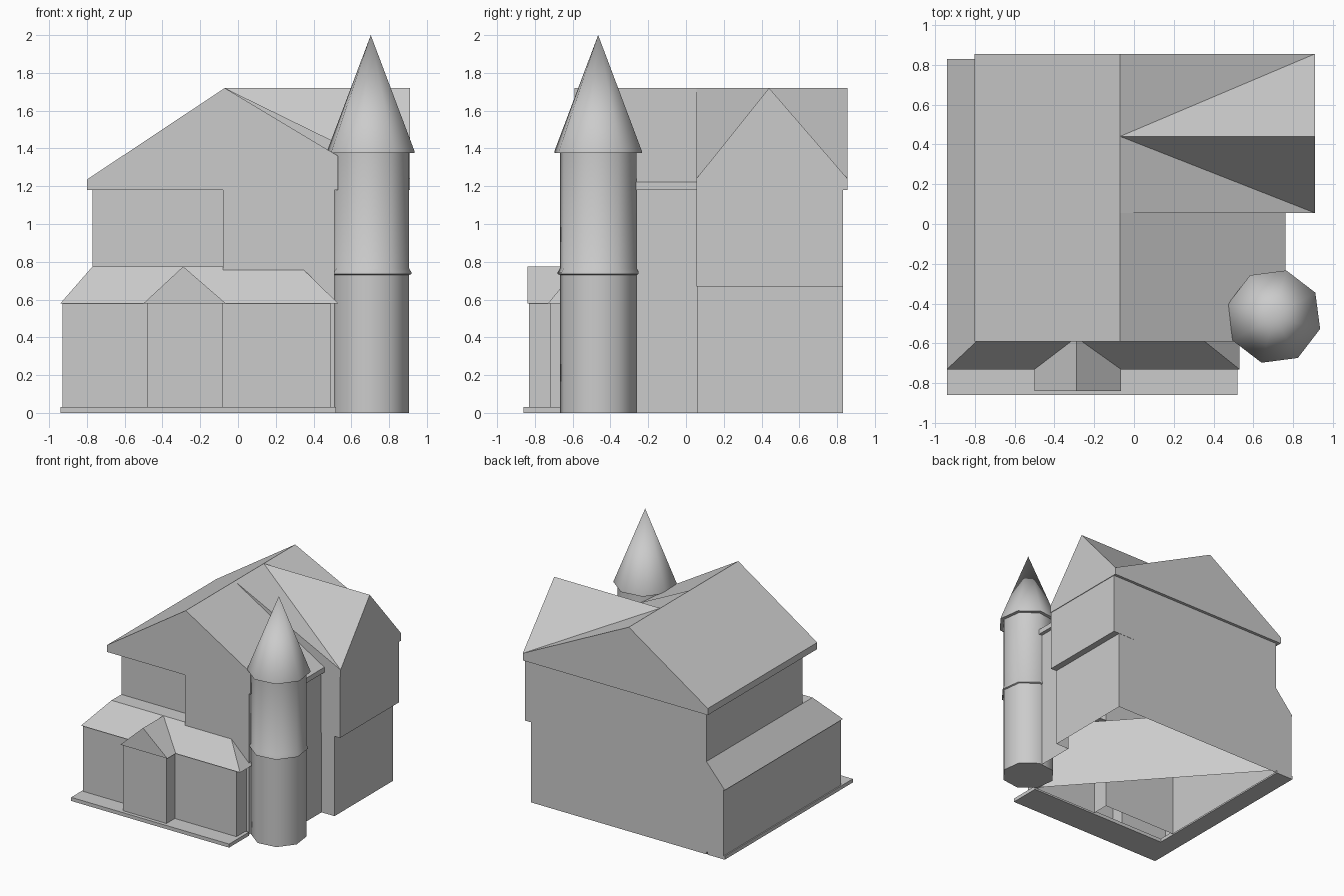
import bpy, bmesh, math

cube = bpy.data.objects.get("Cube")
if cube:
    bpy.data.objects.remove(cube)

GREY = (0.6, 0.6, 0.6, 1.0)
grey = bpy.data.materials.new("plain_grey")
grey.use_nodes = True
grey.diffuse_color = GREY
grey.node_tree.nodes["Principled BSDF"].inputs["Base Color"].default_value = GREY


def build(name, verts, faces, smooth=None):
    """Mesh object from a few points, with outward normals."""
    bm = bmesh.new()
    vs = [bm.verts.new(v) for v in verts]
    for f in faces:
        bm.faces.new([vs[i] for i in f])
    bmesh.ops.recalc_face_normals(bm, faces=bm.faces)
    me = bpy.data.meshes.new(name)
    bm.to_mesh(me)
    bm.free()
    me.materials.append(grey)
    ob = bpy.data.objects.new(name, me)
    bpy.context.collection.objects.link(ob)
    if smooth:
        bpy.ops.object.select_all(action='DESELECT')
        ob.select_set(True)
        bpy.context.view_layer.objects.active = ob
        bpy.ops.object.shade_smooth_by_angle(angle=math.radians(smooth))
    return ob


def prism(name, outline, z0, top, capped=True):
    """Upright prism over an outline; top is a height or a function of x."""
    height = top if callable(top) else (lambda x: top)
    n = len(outline)
    verts = [(x, y, z0) for x, y in outline] + [(x, y, height(x)) for x, y in outline]
    faces = [(i, (i + 1) % n, (i + 1) % n + n, i + n) for i in range(n)]
    if capped:
        faces += [tuple(range(n)), tuple(range(n, 2 * n))]
    return build(name, verts, faces)


def rect(x0, x1, y0, y1):
    return [(x0, y0), (x1, y0), (x1, y1), (x0, y1)]


def lathe(name, profile, centre, sides, turn, smooth):
    """Turn a radius/height profile into a many-sided solid ending in a point."""
    verts, faces = [], []
    for r, z in profile[:-1]:
        for k in range(sides):
            a = turn + math.tau * k / sides
            verts.append((centre[0] + r * math.cos(a), centre[1] + r * math.sin(a), z))
    for j in range(len(profile) - 2):
        for k in range(sides):
            a, b = j * sides + k, j * sides + (k + 1) % sides
            faces.append((a, b, b + sides, a + sides))
    tip, last = len(verts), len(verts) - sides
    verts.append((*centre, profile[-1][1]))
    faces += [(last + k, last + (k + 1) % sides, tip) for k in range(sides)]
    faces.append(tuple(range(sides)))
    return build(name, verts, faces, smooth)


EAVE, RIDGE, RIDGE_X, BACK = 1.18, 1.72, -0.07, 0.855

# Main walls, open underneath, with the set-back left front
prism("house_walls", [(-0.77, 0.83), (-0.77, -0.44), (-0.08, -0.44), (-0.08, -0.585),
                      (0.51, -0.585), (0.51, -0.42), (0.73, -0.42), (0.73, 0.06),
                      (0.85, 0.06), (0.85, 0.83)], 0, EAVE, capped=False)

# Overhanging upper storey of the side wing
prism("wing_upper_storey", rect(0.7, 0.905, 0.055, 0.832), 0.67, EAVE)

# Main roof: left slope, and the steeper front part of the right slope
prism("main_roof_left", rect(-0.8, RIDGE_X, -0.59, BACK), EAVE,
      lambda x: RIDGE + 0.664 * (x - RIDGE_X))
prism("main_roof_right", [(RIDGE_X, -0.59), (0.53, -0.59), (0.53, -0.4), (0.76, -0.4),
                          (0.76, 0.06), (RIDGE_X, 0.06)], EAVE,
      lambda x: RIDGE - 0.6 * (x - RIDGE_X))

# Wing roof: cross gable whose slopes fold into the main ridge
WX, WF, WM, WE = 0.91, 0.055, 0.44, 1.24
build("wing_roof",
      [(RIDGE_X, WF, EAVE), (WX, WF, EAVE), (WX, BACK, EAVE), (RIDGE_X, BACK, EAVE),
       (RIDGE_X, WF, RIDGE), (WX, WF, WE), (WX, WM, RIDGE), (WX, BACK, WE),
       (RIDGE_X, BACK, RIDGE), (RIDGE_X, WM, RIDGE)],
      [(0, 1, 2, 3), (0, 1, 5, 4), (1, 2, 7, 6, 5), (2, 3, 8, 7), (3, 0, 4, 9, 8),
       (5, 6, 9), (5, 9, 4), (7, 9, 6), (7, 8, 9)], smooth=38)

# Low range wrapping the front and left side, with a front bay
prism("porch_walls", [(-0.77, 0.83), (-0.93, 0.83), (-0.93, -0.72), (-0.48, -0.72),
                      (-0.48, -0.83), (-0.08, -0.83), (-0.08, -0.72), (0.49, -0.72),
                      (0.49, -0.58)], 0.02, 0.585, capped=False)
LOW, HIGH = 0.58, 0.775
build("porch_roof",
      [(-0.94, 0.83, LOW), (-0.94, -0.73, LOW), (0.53, -0.73, LOW), (0.53, -0.43, LOW),
       (-0.77, 0.83, HIGH), (-0.77, -0.57, HIGH), (0.33, -0.57, HIGH), (0.33, -0.43, HIGH),
       (-0.77, -0.43, HIGH), (-0.77, 0.83, LOW)],
      [(0, 1, 5, 8, 4), (1, 2, 6, 5), (2, 3, 7, 6), (5, 6, 7, 8), (0, 4, 9)])
build("bay_roof",
      [(x, y, z) for y in (-0.84, -0.57)
       for x, z in ((-0.5, LOW), (-0.065, LOW), (-0.29, HIGH))],
      [(0, 1, 2), (3, 4, 5), (0, 1, 4, 3), (1, 2, 5, 4), (2, 0, 3, 5)])

# Paving under the low range
prism("paving", [(-0.94, 0.83), (-0.94, -0.86), (0.52, -0.86), (0.52, -0.6),
                 (-0.78, -0.6), (-0.78, 0.83)], 0, 0.03)

# Eight-sided corner tower with a band and a pointed roof
SPOT = (0.703, -0.465)
lathe("tower", [(0.21, 0), (0.21, 0.73), (0.222, 0.735), (0.222, 0.745), (0.21, 0.765),
                (0.21, 1.385), (0, 1.385)], SPOT, 8, math.radians(30), 50)
lathe("tower_roof", [(0.24, 1.375), (0.24, 1.385), (0, 2.0)], SPOT, 8, math.radians(30), 50)
